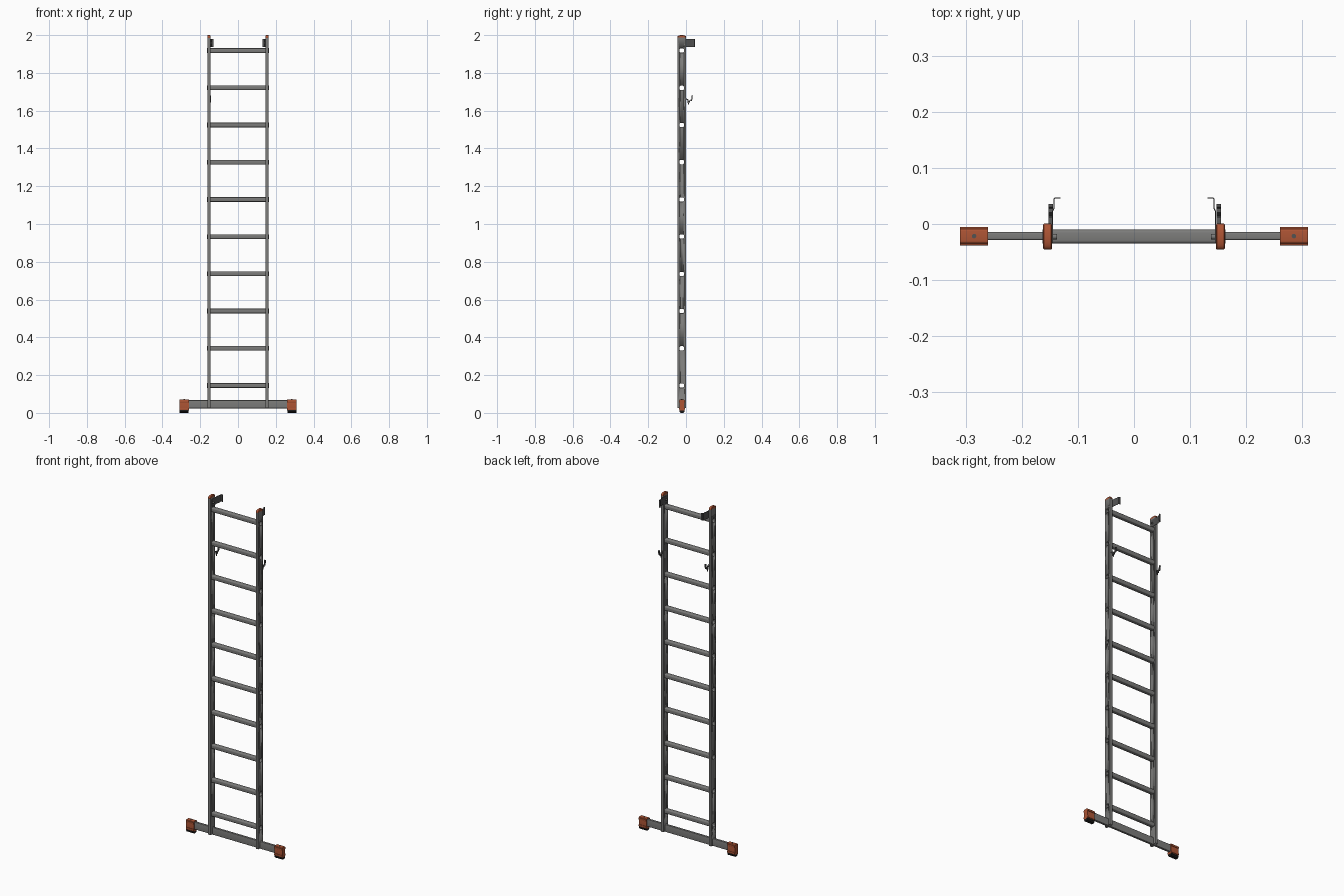
import bpy, bmesh, math
from mathutils import Vector

if "Cube" in bpy.data.objects:
    bpy.data.objects.remove(bpy.data.objects["Cube"])


def material(name, rgb):
    m = bpy.data.materials.new(name)
    m.diffuse_color = (*rgb, 1)
    m.use_nodes = True
    m.node_tree.nodes["Principled BSDF"].inputs["Base Color"].default_value = m.diffuse_color
    return m


GREY = material("aluminium grey", (0.2, 0.2, 0.195))
DARK = material("dark steel", (0.085, 0.085, 0.085))
ORANGE = material("orange plastic", (0.42, 0.09, 0.035))
BLACK = material("black rubber", (0.012, 0.012, 0.012))

YC = -0.0225            # depth centre of rails and rungs
RAIL_X = 0.154
RUNG_Z = [0.145 + 0.197 * i for i in range(10)]


def rounded(w, h, r, n=4):
    """Outline of a rounded rectangle centred on the origin."""
    pts = []
    for k, (sx, sy) in enumerate([(1, 1), (-1, 1), (-1, -1), (1, -1)]):
        for i in range(n + 1):
            a = math.pi / 2 * (k + i / n)
            pts.append((sx * (w / 2 - r) + r * math.cos(a), sy * (h / 2 - r) + r * math.sin(a)))
    return pts


def extrude(name, outline, axis, lo, hi, mat, centre=(0, 0), inner=None):
    """Prism along an axis; with an inner outline it becomes an open tube."""
    def place(p, d):
        u, v = p[0] + centre[0], p[1] + centre[1]
        return Vector({'X': (d, u, v), 'Y': (u, d, v), 'Z': (u, v, d)}[axis])
    bm = bmesh.new()
    loops = [[[bm.verts.new(place(p, d)) for p in o] for d in (lo, hi)]
             for o in ([outline, inner] if inner else [outline])]
    n = len(outline)
    for a, b in loops:
        for i in range(n):
            j = (i + 1) % n
            bm.faces.new((a[i], a[j], b[j], b[i]))
    for e in (0, 1):
        if inner:
            for i in range(n):
                j = (i + 1) % n
                bm.faces.new((loops[0][e][i], loops[0][e][j], loops[1][e][j], loops[1][e][i]))
        else:
            bm.faces.new(loops[0][e])
    bmesh.ops.recalc_face_normals(bm, faces=bm.faces)
    me = bpy.data.meshes.new(name)
    bm.to_mesh(me)
    bm.free()
    ob = bpy.data.objects.new(name, me)
    bpy.context.collection.objects.link(ob)
    me.materials.append(mat)
    bpy.context.view_layer.objects.active = ob
    bpy.ops.object.select_all(action='DESELECT')
    ob.select_set(True)
    bpy.ops.object.shade_smooth_by_angle(angle=math.radians(35))
    return ob


def ribbon(path, t):
    """Closed outline of a bent strip of thickness t."""
    left, right = [], []
    for i, p in enumerate(path):
        a, b = Vector(path[max(i - 1, 0)]), Vector(path[min(i + 1, len(path) - 1)])
        d = (b - a).normalized()
        n = Vector((-d.y, d.x)) * t / 2
        left.append(tuple(Vector(p) + n))
        right.append(tuple(Vector(p) - n))
    return left + right[::-1]


# Rungs: hollow rounded-square tubes, open at both ends
cutters = []
for z in RUNG_Z:
    extrude("rung", rounded(0.025, 0.025, 0.006), 'X', -0.163, 0.163, GREY,
            (YC, z), rounded(0.022, 0.022, 0.005))
    c = extrude("rung_cutter", rounded(0.0245, 0.0245, 0.006), 'X', -0.2, 0.2, GREY, (YC, z))
    cutters.append(c)
bpy.ops.object.select_all(action='DESELECT')
for c in cutters:
    c.select_set(True)
bpy.context.view_layer.objects.active = cutters[0]
bpy.ops.object.join()
cutter = cutters[0]
cutter.hide_render = True
cutter.hide_viewport = True

for s in (-1, 1):
    # Side rail with rung holes
    rail = extrude("side_rail", rounded(0.016, 0.045, 0.002, 2), 'Z', 0.027, 1.988, GREY,
                   (s * RAIL_X, YC), rounded(0.0135, 0.0425, 0.001, 2))
    cut = rail.modifiers.new("rung_holes", 'BOOLEAN')
    cut.object = cutter
    cut.solver = 'EXACT'

    # Rounded end cap on the rail
    arc = [(0.0235 * math.cos(a), 0.016 * max(math.sin(a), 0) ** 0.5)
           for a in [math.pi * i / 12 for i in range(13)]]
    cap = extrude("rail_cap", arc, 'X', s * RAIL_X - 0.008, s * RAIL_X + 0.008, ORANGE, (YC, 1.984))
    cap.modifiers.new("soft_edge", 'BEVEL').width = 0.002

    # Guide bracket: stepped plate with an inward lip
    path = [(s * 0.1455, -0.034), (s * 0.1455, 0.022), (s * 0.1425, 0.028),
            (s * 0.1425, 0.0445), (s * 0.141, 0.0465), (s * 0.131, 0.0465)]
    extrude("guide_bracket", ribbon(path, 0.002), 'Z', 1.938, 1.98, DARK)
    extrude("bracket_bolt", rounded(0.01, 0.01, 0.0049), 'X', s * 0.141 - 0.004,
            s * 0.141 + 0.004, GREY, (YC, 1.958))

    # Catch hook behind the rail
    hook = [(-0.004, 1.663), (0.010, 1.658), (0.013, 1.645), (0.018, 1.646), (0.022, 1.656),
            (0.029, 1.654), (0.031, 1.662), (0.033, 1.68)]
    x = 0.151 if s > 0 else -0.148
    extrude("catch_hook", ribbon(hook, 0.006), 'X', x - 0.004, x + 0.004, DARK)
    extrude("hook_tail", ribbon([(0.010, 1.648), (0.014, 1.632)], 0.005), 'X',
            x - 0.002, x + 0.002, DARK)

    # Foot: plastic shoe, side ribs, screw and rubber sole
    lo, hi = sorted((s * 0.26, s * 0.31))
    extrude("foot_shoe", rounded(0.026, 0.059, 0.004), 'X', lo, hi, ORANGE, (YC + 0.001, 0.0415))
    for y in (-0.0145, 0.0145):
        for z in (0.061, 0.022):
            extrude("foot_rib", rounded(0.004, 0.01, 0.001, 2), 'X', lo, hi, ORANGE,
                    (YC + 0.001 + y, z))
    extrude("foot_screw", rounded(0.008, 0.008, 0.0039), 'Z', 0.069, 0.0725, DARK,
            (s * 0.285, YC + 0.001))
    sole = [(-0.014, 0.014), (-0.014, 0.008), (-0.009, 0.001), (-0.006, 0),
            (0.006, 0), (0.009, 0.001), (0.014, 0.008), (0.014, 0.014)]
    extrude("foot_sole", sole, 'X', lo + 0.001, hi - 0.001, BLACK, (YC + 0.001, 0))

# Stabiliser bar
extrude("stabiliser_bar", rounded(0.014, 0.043, 0.003), 'X', -0.3, 0.3, GREY,
        (YC + 0.001, 0.0455), rounded(0.011, 0.04, 0.002))
